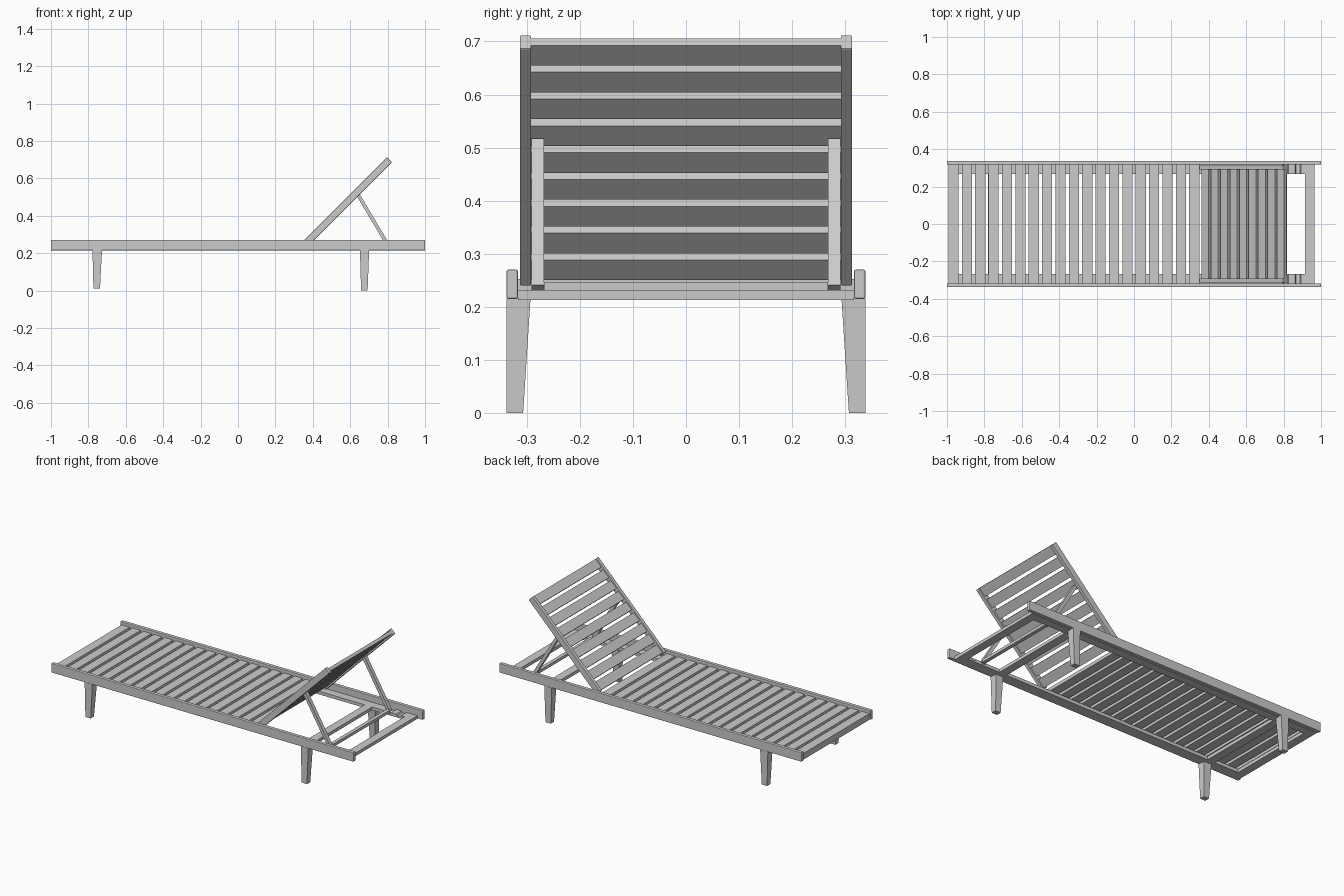
import bpy, bmesh
from math import radians, atan2, hypot, sqrt
from mathutils import Vector

if "Cube" in bpy.data.objects:
    bpy.data.objects.remove(bpy.data.objects["Cube"])


def finish(bm, name, bevel=0.0):
    bmesh.ops.recalc_face_normals(bm, faces=bm.faces)
    me = bpy.data.meshes.new(name)
    bm.to_mesh(me)
    bm.free()
    ob = bpy.data.objects.new(name, me)
    bpy.context.collection.objects.link(ob)
    if bevel:
        m = ob.modifiers.new("soft_edges", 'BEVEL')
        m.width, m.segments = bevel, 2
    return ob


def box(name, x, y, z, bevel=0.0):
    bm = bmesh.new()
    bmesh.ops.create_cube(bm, size=1)
    for v in bm.verts:
        v.co = [a + (b - a) * (c + 0.5) for (a, b), c in zip((x, y, z), v.co)]
    return finish(bm, name, bevel)


def side_profile(name, pts, y0, y1, bevel=0.0):
    """Extrude an x-z outline from y0 to y1."""
    bm = bmesh.new()
    f = bm.faces.new([bm.verts.new((x, y0, z)) for x, z in pts])
    r = bmesh.ops.extrude_face_region(bm, geom=[f])
    verts = [g for g in r["geom"] if isinstance(g, bmesh.types.BMVert)]
    bmesh.ops.translate(bm, verts=verts, vec=(0, y1 - y0, 0))
    return finish(bm, name, bevel)


def mirror_y(ob):
    m = ob.modifiers.new("mirror", 'MIRROR')
    m.use_axis = (False, True, False)
    return ob


# Long side rails
mirror_y(box("side_rail", (-1, 1), (0.317, 0.338), (0.215, 0.27), 0.003))

# Inner ledges carrying the slats, notched near the head end for the prop
ledge = [(-0.99, 0.213), (0.965, 0.213), (0.965, 0.232),
         (0.892, 0.232), (0.887, 0.222), (0.865, 0.222), (0.86, 0.232),
         (0.825, 0.232), (0.82, 0.222), (0.798, 0.222), (0.793, 0.232),
         (-0.99, 0.232)]
mirror_y(side_profile("slat_ledge", ledge, 0.268, 0.317))

# Cross bars between the ledges
for name, x0, x1 in (("foot_cross_bar", -0.99, -0.94), ("foot_leg_cross_bar", -0.78, -0.73),
                     ("head_leg_cross_bar", 0.65, 0.70), ("head_cross_bar", 0.915, 0.965)):
    box(name, (x0, x1), (-0.268, 0.268), (0.213, 0.232))

# Seat slats
for i in range(19):
    c = -0.965 + 0.0715 * i
    box(f"seat_slat_{i + 1}", (c - 0.027, c + 0.027), (-0.317, 0.317), (0.232, 0.252))


# Tapered legs
def leg(name, top, bottom, z0):
    bm = bmesh.new()
    rings = []
    for (x0, x1), yi, z in ((bottom, 0.307, z0), (top, 0.293, 0.216)):
        rings.append([bm.verts.new(p) for p in
                      ((x0, yi, z), (x1, yi, z), (x1, 0.338, z), (x0, 0.338, z))])
    a, b = rings
    bm.faces.new(a)
    bm.faces.new(b)
    for k in range(4):
        bm.faces.new((a[k], a[(k + 1) % 4], b[(k + 1) % 4], b[k]))
    mirror_y(finish(bm, name))


leg("foot_leg", (-0.778, -0.727), (-0.773, -0.738), 0.01)
leg("head_leg", (0.652, 0.701), (0.658, 0.693), 0.0)

# Tilted backrest: s runs up the back, t runs from front face to rear face
origin, k = Vector((0.35, 0.265)), 1 / sqrt(2)
up, rear = Vector((k, k)), Vector((k, -k))


def tilted(name, s0, s1, t0, t1, y0, y1, bevel=0.0):
    pts = [origin + up * s + rear * t for s, t in ((s0, t0), (s1, t0), (s1, t1), (s0, t1))]
    return side_profile(name, pts, y0, y1, bevel)


mirror_y(tilted("backrest_rail", 0, 0.632, 0, 0.036, 0.292, 0.313, 0.002))
for i in range(9):
    s = 0.632 - 0.0715 * i
    tilted(f"backrest_slat_{i + 1}", s - 0.054, s, 0.009, 0.027, -0.292, 0.292)

# Prop struts behind the backrest and the bar joining them
top, foot = Vector((0.642, 0.512)), Vector((0.806, 0.236))
d = (foot - top).normalized()
n = Vector((-d.y, d.x)) * 0.0095
mirror_y(side_profile("prop_strut", [top + n, foot + n, foot - n, top - n], 0.268, 0.291))
box("prop_bar", (0.797, 0.819), (-0.268, 0.268), (0.229, 0.246))
